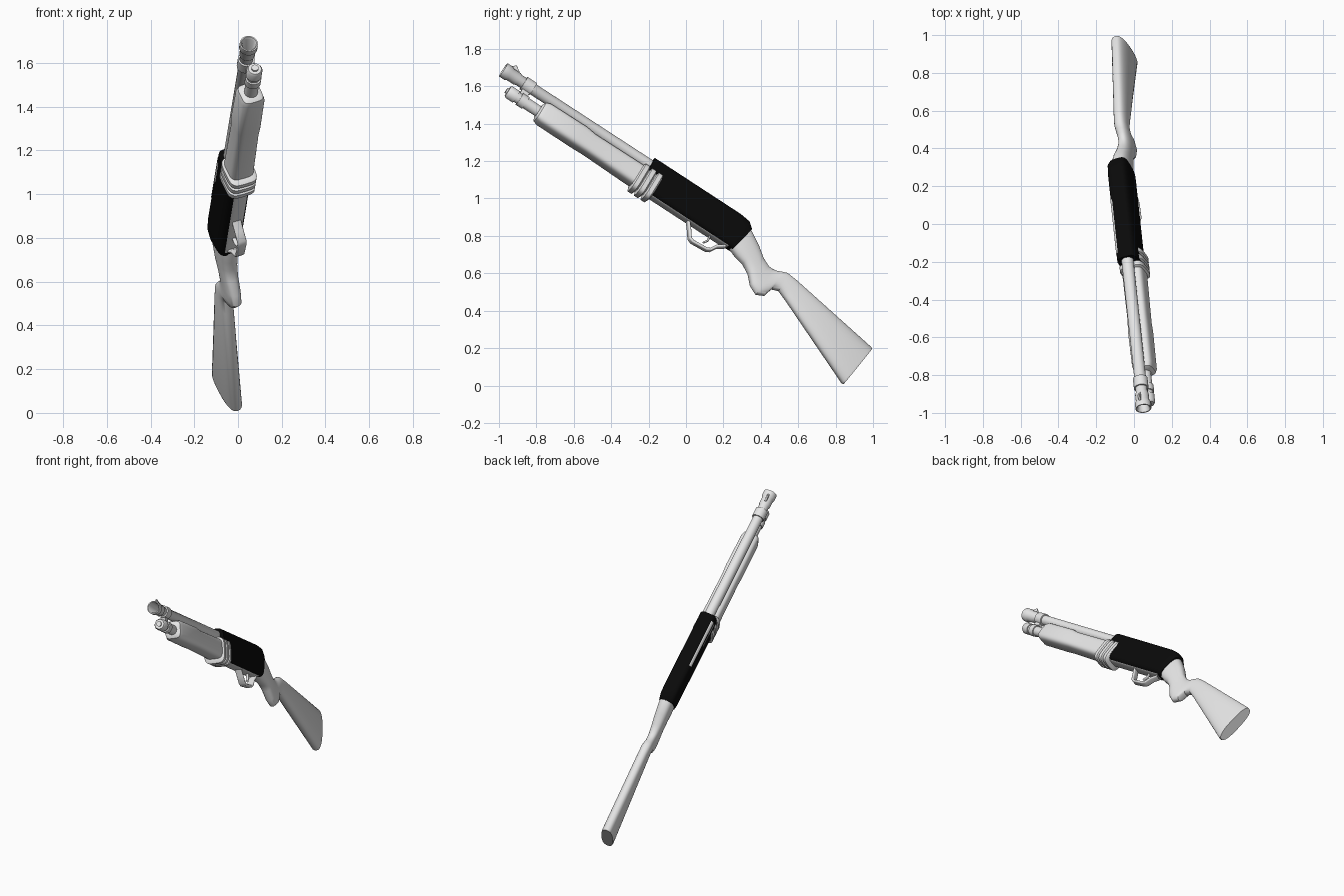
import bpy, bmesh, math
from mathutils import Vector, Matrix

if "Cube" in bpy.data.objects:
    bpy.data.objects.remove(bpy.data.objects["Cube"])


def material(name, value):
    m = bpy.data.materials.new(name)
    m.use_nodes = True
    m.diffuse_color = (value, value, value, 1)
    m.node_tree.nodes["Principled BSDF"].inputs["Base Color"].default_value = (value, value, value, 1)
    return m


GREY = material("light_grey", 0.8)
BLACK = material("black", 0.003)

# Pose: local Y runs from muzzle to butt, local Z is up, origin at the muzzle
back = Vector((-0.09, 0.835, -0.545)).normalized()
flat_side = back.cross(Vector((0, 0, 1))).normalized()
flat_up = flat_side.cross(back)
roll = math.radians(19)
side = flat_side * math.cos(roll) + flat_up * math.sin(roll)
up = side.cross(back)
POSE = Matrix((side, back, up)).transposed().to_4x4()
POSE.translation = (0.05, -0.977, 1.688)


def ring(section, power, angles):
    """Superellipse between a top point and a bottom point."""
    yt, zt, yb, zb, w = section
    pts = []
    for a in angles:
        c, s = math.cos(a), math.sin(a)
        c = math.copysign(abs(c) ** (2 / power), c)
        s = math.copysign(abs(s) ** (2 / power), s)
        pts.append((w * c, (yt + yb) / 2 + (yt - yb) / 2 * s, (zt + zb) / 2 + (zt - zb) / 2 * s))
    return pts


def loft(name, sections, mat, power=2.0, n=32, span=None):
    """Skin over rings; span gives an open patch between two angles."""
    bm = bmesh.new()
    if span:
        a0, a1 = map(math.radians, span)
        angles = [a0 + (a1 - a0) * i / (n - 1) for i in range(n)]
    else:
        angles = [2 * math.pi * i / n for i in range(n)]
    rows = [[bm.verts.new(p) for p in ring(s, power, angles)] for s in sections]
    for r0, r1 in zip(rows, rows[1:]):
        for i in range(n - 1 if span else n):
            j = (i + 1) % n
            bm.faces.new((r0[i], r0[j], r1[j], r1[i]))
    if not span:
        bm.faces.new(rows[0])
        bm.faces.new(rows[-1])
    bmesh.ops.recalc_face_normals(bm, faces=bm.faces)
    mesh = bpy.data.meshes.new(name)
    bm.to_mesh(mesh)
    bm.free()
    ob = bpy.data.objects.new(name, mesh)
    bpy.context.collection.objects.link(ob)
    ob.matrix_world = POSE
    mesh.materials.append(mat)
    bpy.ops.object.select_all(action="DESELECT")
    ob.select_set(True)
    bpy.context.view_layer.objects.active = ob
    bpy.ops.object.shade_smooth_by_angle(angle=math.radians(35))
    return ob


def upright(y, top, bottom, w):
    return (y, top, y, bottom, w)


def lathe(name, z, profile, mat=GREY):
    return loft(name, [upright(y, z + r, z - r, r) for y, r in profile], mat)


# Barrel with flared muzzle and bore
lathe("barrel", 0, [(0.2, 0.022), (0.01, 0.03), (0, 0.036), (0, 0.042), (0.035, 0.042),
                    (0.045, 0.036), (0.09, 0.036), (0.1, 0.031), (1.0, 0.032)])
lathe("barrel_band", 0, [(0.13, 0.031), (0.13, 0.039), (0.19, 0.039), (0.19, 0.031)])
loft("front_sight", [upright(0.03, 0.045, 0.03, 0.006), upright(0.05, 0.062, 0.03, 0.006),
                     upright(0.08, 0.04, 0.03, 0.006)], GREY, 6, 16)

# Magazine tube and end cap
MAG_Z = -0.09
lathe("magazine_tube", MAG_Z, [(0.07, 0.01), (0.07, 0.016), (0.08, 0.016), (0.08, 0.03),
                               (0.09, 0.036), (0.135, 0.036), (0.135, 0.03), (0.155, 0.03),
                               (0.155, 0.037), (0.195, 0.037), (0.195, 0.031), (1.0, 0.031)])
loft("tube_clamp", [upright(0.14, -0.02, -0.075, 0.014), upright(0.185, -0.02, -0.075, 0.014)],
     GREY, 6, 16)

# Pump fore-end and its grip ribs
loft("fore_end", [upright(0.275, -0.055, -0.125, 0.035), upright(0.285, -0.035, -0.142, 0.05),
                  upright(0.31, -0.026, -0.15, 0.057), upright(0.54, -0.024, -0.15, 0.059),
                  upright(0.6, -0.032, -0.148, 0.056), upright(0.9, -0.03, -0.155, 0.058),
                  upright(1.0, -0.025, -0.16, 0.06)], GREY, 4)
for i in range(3):
    y = 0.905 + i * 0.042
    loft(f"fore_end_rib_{i + 1}", [upright(y, -0.03, -0.165, 0.058), upright(y + 0.008, -0.018, -0.182, 0.068),
                                   upright(y + 0.032, -0.018, -0.182, 0.068),
                                   upright(y + 0.04, -0.03, -0.165, 0.058)], GREY, 4)

# Receiver and the light inserts that lie on its skin
TOP, BOTTOM, HALF = 0.042, -0.152, 0.056
loft("receiver", [upright(0.94, TOP, BOTTOM, HALF), upright(1.49, TOP, BOTTOM, HALF),
                  (1.55, 0.034, 1.53, BOTTOM, 0.055), (1.585, 0.005, 1.55, BOTTOM, 0.05)], BLACK, 4)


def insert(name, y0, y1, span):
    rows = [upright(y, TOP + 0.002, BOTTOM - 0.003, HALF + 0.002) for y in (y0, y1)]
    loft(name, rows, GREY, 4, 12, span)


insert("ejection_port", 0.98, 1.32, (112, 138))
insert("bolt_face", 0.98, 1.15, (150, 162))
insert("loading_gate", 1.03, 1.52, (250, 292))

# Stock with pistol grip
loft("stock", [(1.53, 0.022, 1.53, -0.148, 0.047), (1.59, 0, 1.59, -0.172, 0.047),
               (1.66, -0.045, 1.64, -0.183, 0.043), (1.72, -0.093, 1.69, -0.213, 0.038),
               (1.765, -0.114, 1.735, -0.265, 0.035), (1.79, -0.116, 1.785, -0.29, 0.034),
               (1.815, -0.111, 1.828, -0.268, 0.033), (1.84, -0.1, 1.842, -0.215, 0.033),
               (1.87, -0.088, 1.88, -0.199, 0.034), (1.93, -0.094, 1.94, -0.224, 0.035),
               (2.46, -0.182, 2.425, -0.446, 0.041), (2.47, -0.187, 2.437, -0.444, 0.038)], GREY, 2.6)


# Trigger guard and trigger as flat ribbons
def ribbon(name, points, half_width, thick):
    cu = bpy.data.curves.new(name, "CURVE")
    cu.dimensions = "2D"
    cu.fill_mode = "NONE" if hasattr(cu, "fill_mode") and cu.dimensions == "2D" else "FULL"
    cu.extrude = half_width
    cu.bevel_depth = thick
    sp = cu.splines.new("POLY")
    sp.points.add(len(points) - 1)
    for p, (y, z) in zip(sp.points, points):
        p.co = (y, z, 0, 1)
    ob = bpy.data.objects.new(name, cu)
    bpy.context.collection.objects.link(ob)
    cu.materials.append(GREY)
    swap = Matrix(((0, 0, 1, 0), (1, 0, 0, 0), (0, 1, 0, 0), (0, 0, 0, 1)))
    ob.matrix_world = POSE @ swap


ribbon("trigger_guard", [(1.27, -0.15), (1.3, -0.19), (1.325, -0.228), (1.345, -0.236),
                         (1.43, -0.23), (1.45, -0.22), (1.47, -0.185), (1.51, -0.155)], 0.014, 0.008)
ribbon("trigger", [(1.41, -0.15), (1.415, -0.18), (1.4, -0.205)], 0.004, 0.005)
